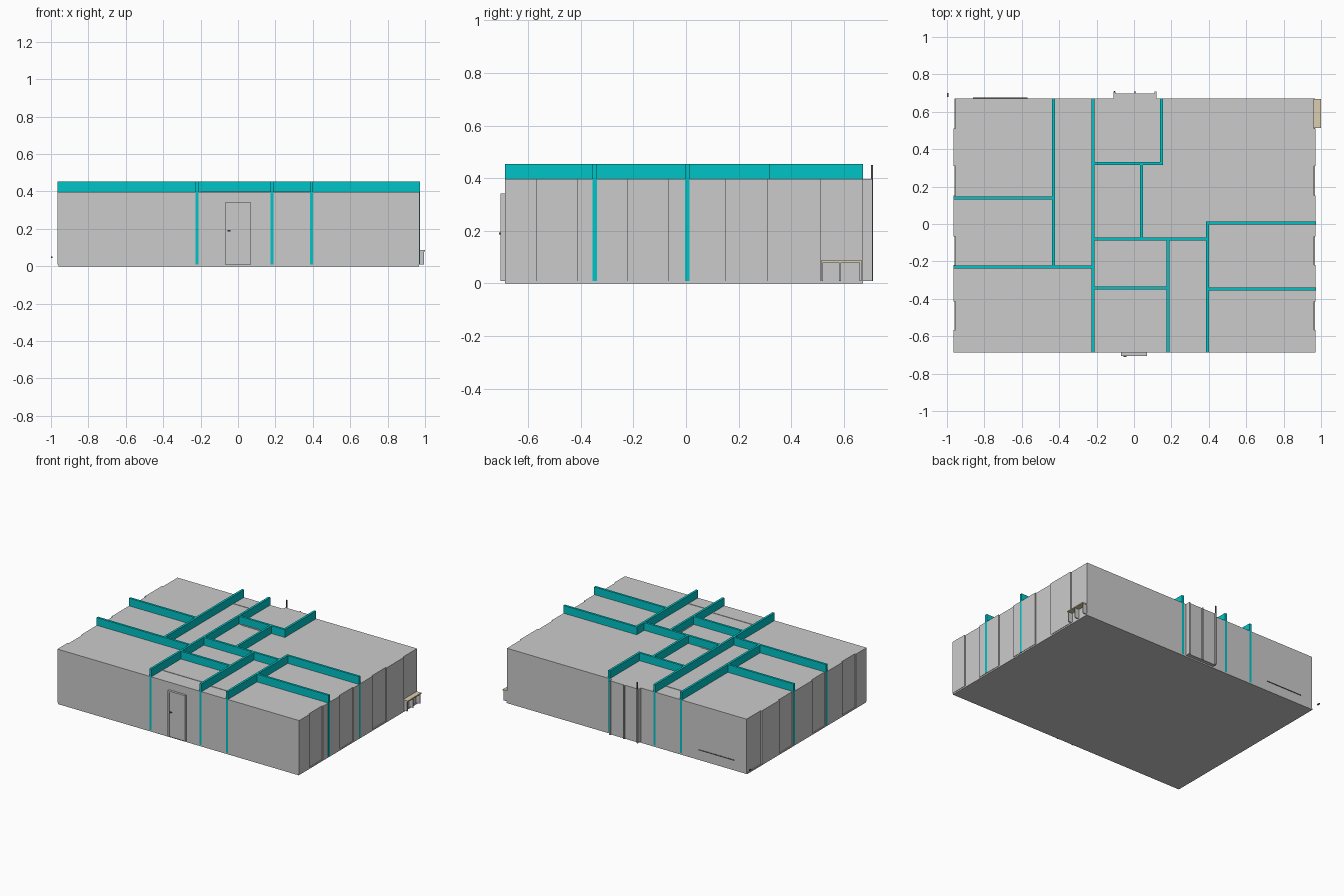
import bpy, bmesh

Y0, Y1 = -0.688, 0.672          # front and back of the building
X0, X1 = -0.955, 0.963          # recessed side wall faces
ROOF, TOP, BASE = 0.397, 0.453, 0.01
T = 0.008                       # half thickness of a partition


def material(name, rgb):
    m = bpy.data.materials.new(name)
    m.diffuse_color = (*rgb, 1)
    return m


TEAL = material("teal", (0.0, 0.55, 0.57))
TAN = material("tan", (0.72, 0.62, 0.42))
DARK = material("dark_grey", (0.12, 0.12, 0.12))


def boxes(name, spans, mat=None):
    """One object made of boxes given as (x0, x1, y0, y1, z0, z1)."""
    bm = bmesh.new()
    for x0, x1, y0, y1, z0, z1 in spans:
        vs = bmesh.ops.create_cube(bm, size=1)["verts"]
        for v in vs:
            v.co = ((x0 + x1) / 2 + v.co.x * (x1 - x0),
                    (y0 + y1) / 2 + v.co.y * (y1 - y0),
                    (z0 + z1) / 2 + v.co.z * (z1 - z0))
    me = bpy.data.meshes.new(name)
    bm.to_mesh(me)
    bm.free()
    ob = bpy.data.objects.new(name, me)
    bpy.context.collection.objects.link(ob)
    if mat:
        me.materials.append(mat)
    return ob


# Base slab
boxes("base_slab", [(X0 - 0.005, X1 + 0.005, Y0, Y1, 0, BASE)])

# Rooms: closed volumes filling the cells between partitions
rooms = [
    (X0, -0.438, 0.147, Y1), (X0, -0.438, -0.222, 0.131),
    (X0, -0.228, Y0, -0.238), (-0.422, -0.228, -0.222, Y1),
    (-0.212, 0.139, 0.331, Y1), (-0.212, 0.032, -0.072, 0.315),
    (0.155, X1, 0.013, Y1), (0.048, 0.155, -0.072, 0.315),
    (0.155, 0.385, -0.072, 0.013), (-0.212, 0.174, -0.334, -0.088),
    (-0.212, 0.174, Y0, -0.35), (0.19, 0.385, Y0, -0.088),
    (0.401, X1, -0.339, -0.003), (0.401, X1, Y0, -0.355),
]
for i, r in enumerate(rooms):
    boxes(f"room_{i + 1}", [(*r, BASE, ROOF)])

# Partitions running front to back: x, y0, y1
for i, (x, a, b) in enumerate([
        (-0.43, -0.23, Y1), (-0.22, Y0, Y1), (0.147, 0.315, Y1),
        (0.04, -0.08, 0.323), (0.182, Y0, -0.08), (0.393, Y0, 0.013)]):
    boxes(f"long_partition_{i + 1}", [(x - T, x + T, a, b, BASE, TOP)], TEAL)

# Partitions running left to right: y, x0, x1
XL, XR = X0 - 0.01, X1 + 0.009
for i, (y, a, b) in enumerate([
        (0.323, -0.212, 0.139), (-0.08, -0.212, 0.385), (0.005, 0.401, XR),
        (-0.347, 0.401, XR), (-0.342, -0.212, 0.174),
        (0.139, XL, -0.438), (-0.23, XL, -0.228)]):
    boxes(f"cross_partition_{i + 1}", [(a, b, y - T, y + T, BASE, TOP)], TEAL)

# Proud wall panels alternating with recessed ones along both sides
strips = [(Y0, -0.568), (-0.415, -0.22), (-0.067, 0.152), (0.31, 0.51)]
for name, xa, xb in (("left", X0 - 0.009, X0), ("right", X1, X1 + 0.008)):
    boxes(f"{name}_wall_panels", [(xa, xb, a, b, BASE, ROOF) for a, b in strips])

# Front door with surround, leaf and handle
boxes("front_door_frame", [(-0.07, -0.06, -0.705, Y0, BASE, 0.342),
                           (0.06, 0.07, -0.705, Y0, BASE, 0.342),
                           (-0.06, 0.06, -0.705, Y0, 0.332, 0.342)])
boxes("front_door_leaf", [(-0.06, 0.06, -0.7, Y0, BASE, 0.332)])
boxes("front_door_handle", [(-0.057, -0.04, -0.71, -0.7, 0.187, 0.193)], DARK)

# Back entrance: shallow box, jambs and a tall thin post
boxes("back_entrance", [(-0.1, 0.11, Y1, 0.698, BASE, ROOF)])
boxes("back_entrance_jambs", [(x, x + 0.01, Y1, 0.708, BASE, ROOF)
                              for x in (-0.11, 0.0, 0.11)])
boxes("back_post", [(-0.108, -0.102, 0.703, 0.71, BASE, 0.45)], DARK)

# Desk poking out of the right wall
boxes("desk_top", [(X1, 1.0, 0.512, 0.668, 0.08, 0.088)], TAN)
boxes("desk_legs", [(X1, 0.995, y, y + 0.006, BASE, 0.08)
                    for y in (0.514, 0.582, 0.66)])

# Ceiling ribs and door headers breaking the roof surface
boxes("ceiling_ribs", [
    (-0.422, -0.228, 0.548, 0.558, ROOF, 0.4),
    (-0.2, 0.174, -0.565, -0.55, ROOF, 0.4),
    (0.19, 0.385, -0.585, -0.576, ROOF, 0.4),
    (-0.185, -0.04, 0.306, 0.315, ROOF, 0.4),
    (-0.205, -0.07, -0.072, -0.064, ROOF, 0.4),
    (0.168, 0.174, -0.325, -0.115, ROOF, 0.4)])

# Bed edge showing through the back wall and a small loose fitting
boxes("back_ledge", [(-0.86, -0.57, Y1, Y1 + 0.003, 0.07, 0.076)], DARK)
boxes("loose_fitting", [(-1.0, -0.993, 0.68, 0.7, 0.044, 0.052)], DARK)
